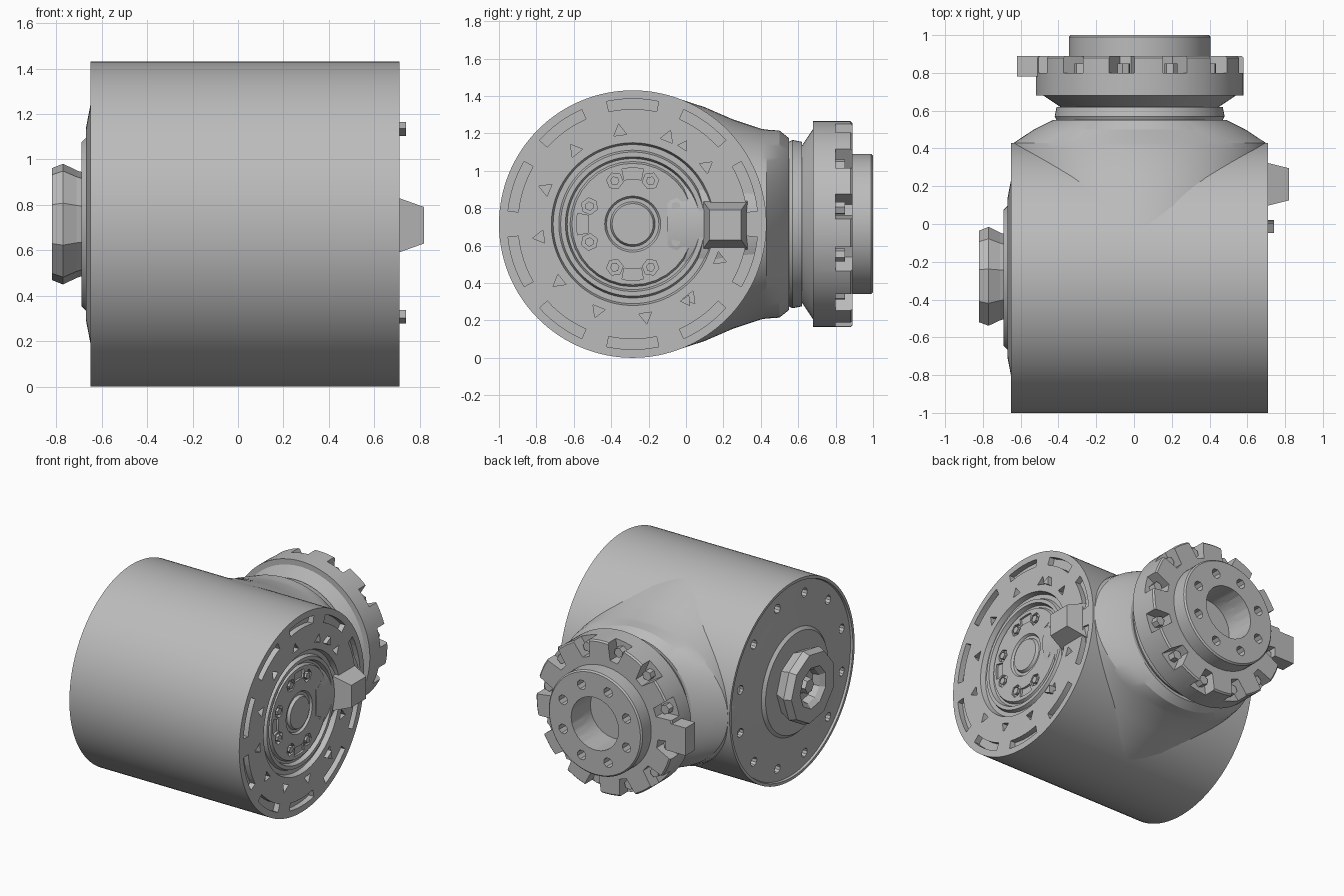
import bpy, bmesh
from math import cos, sin, pi, radians
from mathutils import Vector

cube = bpy.data.objects.get("Cube")
if cube:
    bpy.data.objects.remove(cube)

steel = bpy.data.materials.new("grey_metal")
steel.use_nodes = True
GREY = (0.5, 0.5, 0.5, 1)
steel.diffuse_color = GREY
steel.node_tree.nodes["Principled BSDF"].inputs["Base Color"].default_value = GREY

CY, CX, CZ = -0.285, 0.03, 0.715     # body axis y, flange axis x, shared height


def place(axis, t, r, a, sx=1.0):
    """Point at distance t along an axis, radius r and angle a around it."""
    if axis == "X":
        return Vector((t, CY + r * cos(a), CZ + r * sin(a)))
    return Vector((CX + sx * r * cos(a), t, CZ + r * sin(a)))


def finish(name, bm, smooth=True):
    bmesh.ops.remove_doubles(bm, verts=bm.verts, dist=0.0005)
    bmesh.ops.recalc_face_normals(bm, faces=bm.faces)
    mesh = bpy.data.meshes.new(name)
    bm.to_mesh(mesh)
    bm.free()
    mesh.materials.append(steel)
    ob = bpy.data.objects.new(name, mesh)
    bpy.context.collection.objects.link(ob)
    if smooth:
        shade(ob)
    return ob


def activate(ob):
    bpy.ops.object.select_all(action="DESELECT")
    ob.select_set(True)
    bpy.context.view_layer.objects.active = ob


def shade(ob):
    activate(ob)
    bpy.ops.object.shade_smooth_by_angle(angle=radians(25))


def lathe(name, axis, profile, n=96, smooth=True):
    """Revolve (distance, radius[, x stretch]) points, closed at both ends."""
    bm = bmesh.new()
    rings = [[bm.verts.new(place(axis, p[0], p[1], 2 * pi * i / n, *p[2:]))
              for i in range(n)] for p in profile]
    for a, b in zip(rings, rings[1:]):
        for i in range(n):
            j = (i + 1) % n
            bm.faces.new((a[i], a[j], b[j], b[i]))
    for ring, p in ((rings[0], profile[0]), (rings[-1], profile[-1])):
        if p[1] > 0.001:
            bm.faces.new(ring)
    return finish(name, bm, smooth)


def prism(bm, axis, outline, t0, t1):
    """Extrude an outline of (radius, angle) pairs from t0 to t1."""
    lo = [bm.verts.new(place(axis, t0, r, a)) for r, a in outline]
    hi = [bm.verts.new(place(axis, t1, r, a)) for r, a in outline]
    bm.faces.new(lo)
    bm.faces.new(hi)
    n = len(lo)
    for i in range(n):
        j = (i + 1) % n
        bm.faces.new((lo[i], lo[j], hi[j], hi[i]))


def dot(r, a, size, n=8):
    """Small round outline centred at radius r and angle a."""
    pts = []
    for k in range(n):
        p = Vector((r * cos(a) + size * cos(a + 2 * pi * k / n),
                    r * sin(a) + size * sin(a + 2 * pi * k / n)))
        pts.append((p.length, Vector((1, 0)).angle_signed(p) * -1))
    return pts


def arc(r0, r1, a, half, n=6):
    """Curved slot outline."""
    steps = [a - half + 2 * half * k / n for k in range(n + 1)]
    return [(r0, s) for s in steps] + [(r1, s) for s in reversed(steps)]


def cut(ob, bm):
    cutter = finish("cutter", bm, False)
    cutter.hide_render = True
    mod = ob.modifiers.new("cut", "BOOLEAN")
    mod.object, mod.operation, mod.solver = cutter, "DIFFERENCE", "EXACT"
    activate(ob)
    bpy.ops.object.modifier_apply(modifier=mod.name)
    bpy.data.objects.remove(cutter)
    shade(ob)


def around(n, start=0.0):
    return [start + 2 * pi * k / n for k in range(n)]


# Main drum with stepped left cover and recessed rings on the right face
body = lathe("drum_body", "X", [
    (-.69, 0), (-.69, .36), (-.67, .38), (-.67, .42), (-.645, .55), (-.635, .69),
    (-.65, .695), (-.65, .715), (.71, .715), (.71, .435), (.675, .425),
    (.675, .395), (.70, .385), (.70, .36), (.67, .35), (.67, 0)], 128)
bm = bmesh.new()
for a in around(12, radians(15)):
    prism(bm, "X", dot(.60, a, .032, 10), -.75, -.56)
for a in around(10, radians(18)):
    prism(bm, "X", arc(.615, .67, a, radians(12)), .67, .8)
for a in around(12, radians(8)):
    prism(bm, "X", dot(.50, a, .04, 3), .67, .8)
cut(body, bm)

# Right face: inner plate, bolt pads and bolts
plate = lathe("inner_plate", "X", [
    (.66, 0), (.66, .34), (.69, .325), (.69, .15), (.675, .14), (.675, .12), (.695, .11), (.695, 0)], 32)
bm = bmesh.new()
for a in around(8, pi / 8):
    prism(bm, "X", dot(.25, a, .045, 6), .67, .8)
for a in around(4):
    prism(bm, "X", arc(.24, .30, a, radians(11)), .675, .8)
cut(plate, bm)
bm = bmesh.new()
for a in around(8, pi / 8):
    prism(bm, "X", dot(.25, a, .025, 6), .665, .695)
finish("plate_bolts", bm, False)

# Right face: tapered lug and two small pegs
bm = bmesh.new()
for v in bmesh.ops.create_cube(bm, size=1)["verts"]:
    outer = v.co.x > 0
    v.co = Vector((.82 if outer else .68, .21 + v.co.y * (.17 if outer else .24),
                   .71 + v.co.z * (.16 if outer else .26)))
finish("side_lug", bm, False)
bm = bmesh.new()
for a in (radians(57), radians(-55)):
    prism(bm, "X", dot(.50, a, .035, 3), .68, .74)
finish("side_pegs", bm, False)

# Left face: faceted hub with a socket
lathe("left_hub", "X", [(-.68, .23), (-.71, .24), (-.77, .27), (-.82, .25), (-.82, .15),
                        (-.79, .12), (-.74, .11), (-.74, 0)], 9, False)
lathe("hub_socket_pin", "X", [(-.73, .06), (-.79, .05), (-.79, 0)], 6, False)

# Neck blending the drum into the round output
lathe("neck", "Y", [(-.10, .69, .97), (.1, .625, 1.08), (.25, .56, 1.2), (.40, .51, 1.32),
                    (.43, .505, 1.32), (.50, .50, 1.12), (.55, .46, 1.0), (.55, 0)])

# Output flange with pockets round its rear edge
flange = lathe("output_flange", "Y", [
    (.53, 0), (.53, .43), (.57, .45), (.62, .44), (.62, .42), (.68, .51), (.68, .55),
    (.88, .55), (.89, .54), (.89, 0)], 64)
bm = bmesh.new()
for a in around(12, radians(10)):
    w = radians(8)
    prism(bm, "Y", [(.43, a - w / 2), (.60, a - w), (.60, a + w), (.43, a + w / 2)], .80, .95)
cut(flange, bm)
bm = bmesh.new()
for a in around(12, radians(10)):
    prism(bm, "Y", dot(.485, a, .035, 6), .78, .85)
finish("flange_bolts", bm, False)

# Output boss with bore and bolt holes
boss = lathe("output_boss", "Y", [(.87, 0), (.87, .375), (.99, .375), (1.0, .365), (1.0, 0)], 64)
bm = bmesh.new()
for a in around(8, pi / 8):
    prism(bm, "Y", dot(.275, a, .035), .92, 1.05)
cut(boss, bm)
for part in (boss, flange):
    bm = bmesh.new()
    prism(bm, "Y", [(.19, a) for a in around(24)], .78, 1.05)
    cut(part, bm)

# Locating tab on the flange's right side
bm = bmesh.new()
for v in bmesh.ops.create_cube(bm, size=1)["verts"]:
    v.co = Vector((-.54 + v.co.x * .16, .835 + v.co.y * .11, CZ + v.co.z * .2))
finish("flange_tab", bm, False)
